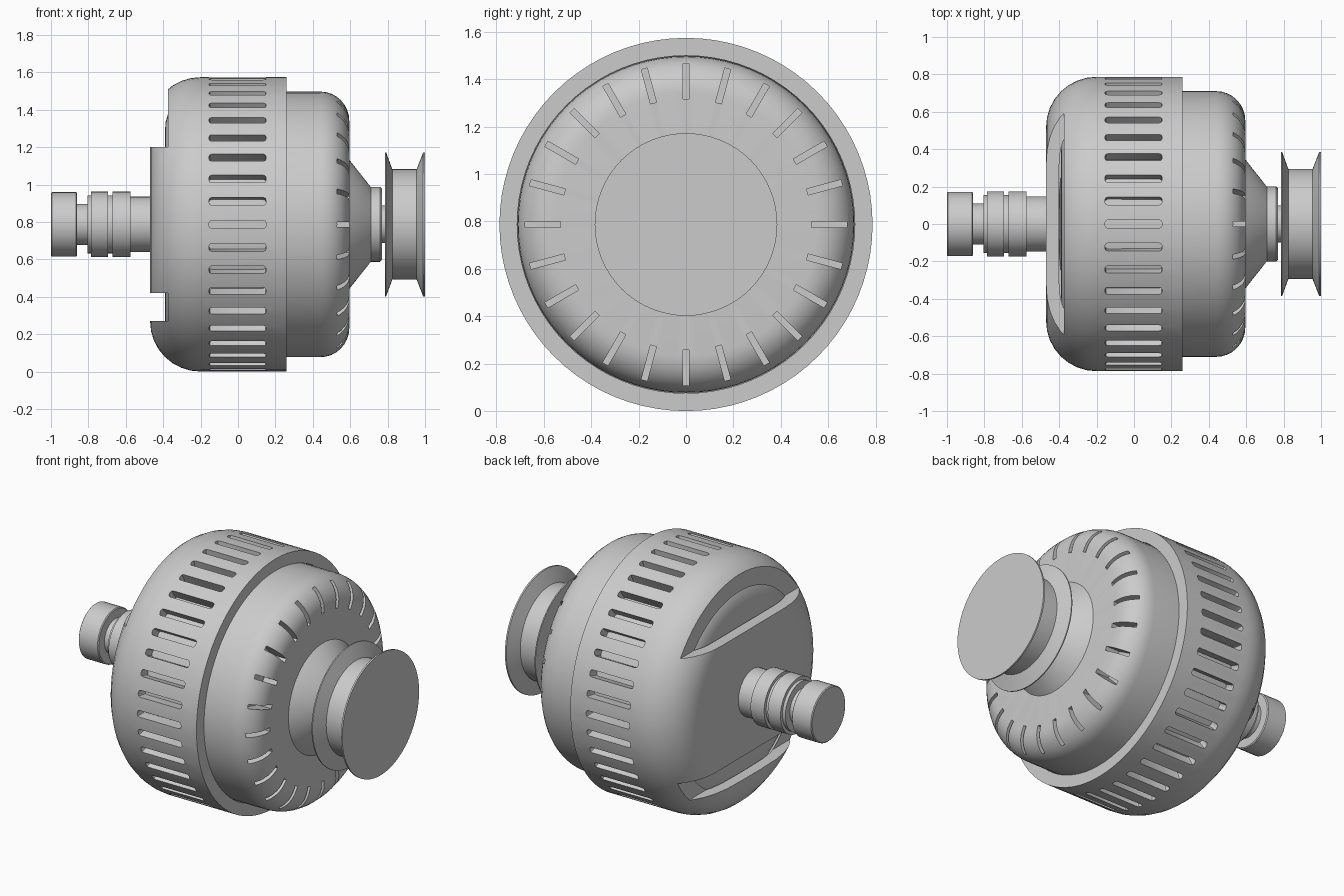
import bpy, bmesh
from math import sin, cos, pi, radians
from mathutils import Matrix, Vector

if "Cube" in bpy.data.objects:
    bpy.data.objects.remove(bpy.data.objects["Cube"])

CZ = 0.787          # height of the main axis (runs along x)
AXIS = Matrix.Translation((0, 0, CZ))


def finish(name, bm):
    bmesh.ops.recalc_face_normals(bm, faces=bm.faces)
    me = bpy.data.meshes.new(name)
    bm.to_mesh(me)
    bm.free()
    ob = bpy.data.objects.new(name, me)
    bpy.context.collection.objects.link(ob)
    return ob


def lathe(name, pts, n=80):
    """Revolve (x, radius) points around the main axis."""
    bm = bmesh.new()
    vs = [bm.verts.new((x, 0, r)) for x, r in pts]
    es = [bm.edges.new(p) for p in zip(vs, vs[1:])]
    bmesh.ops.spin(bm, geom=vs + es, cent=(0, 0, 0), axis=(1, 0, 0),
                   angle=2 * pi, steps=n, use_merge=True)
    bmesh.ops.remove_doubles(bm, verts=bm.verts, dist=1e-5)
    bmesh.ops.transform(bm, matrix=AXIS, verts=bm.verts)
    return finish(name, bm)


def arc(cx, cr, rx, rr, a0, a1, n=8):
    """Elliptic corner of a profile, angles in degrees from +x."""
    return [(cx + rx * cos(radians(a0 + (a1 - a0) * i / n)),
             cr + rr * sin(radians(a0 + (a1 - a0) * i / n))) for i in range(n + 1)]


def slots(count, x0, x1, r0, r1, width, corner=0.0):
    """Ring of slot cutters around the main axis."""
    bm = bmesh.new()
    for i in range(count):
        m = (AXIS @ Matrix.Rotation(2 * pi * i / count, 4, 'X')
             @ Matrix.Translation(((x0 + x1) / 2, 0, (r0 + r1) / 2))
             @ Matrix.Diagonal((x1 - x0, width, r1 - r0, 1)))
        new = bmesh.ops.create_cube(bm, size=1, matrix=m)['verts']
        if corner:
            radial = m.to_3x3() @ Vector((0, 0, 1))
            edges = {e for v in new for e in v.link_edges
                     if abs((e.verts[0].co - e.verts[1].co).normalized()
                            .dot(radial.normalized())) > 0.99}
            bmesh.ops.bevel(bm, geom=list(edges), offset=corner, segments=2,
                            profile=0.5, affect='EDGES')
    return finish("slot_cutter", bm)


def box(x0, x1, z0, z1):
    bm = bmesh.new()
    bmesh.ops.create_cube(bm, size=1, matrix=Matrix.Translation(
        ((x0 + x1) / 2, 0, (z0 + z1) / 2)) @ Matrix.Diagonal((x1 - x0, 2, z1 - z0, 1)))
    return finish("box_cutter", bm)


def cut(ob, cutter):
    bpy.context.view_layer.objects.active = ob
    mod = ob.modifiers.new("cut", 'BOOLEAN')
    mod.operation, mod.solver, mod.object = 'DIFFERENCE', 'EXACT', cutter
    bpy.ops.object.modifier_apply(modifier=mod.name)
    bpy.data.objects.remove(cutter)


# Outer shell: hollow cup with rounded left end
shell = lathe("outer_shell",
              [(-0.47, 0)] + arc(-0.2, 0.52, 0.27, 0.267, 180, 90)
              + [(0.26, 0.787), (0.26, 0.712)]
              + arc(-0.2, 0.52, 0.2, 0.195, 90, 180) + [(-0.40, 0)])
cut(shell, slots(40, -0.155, 0.15, 0.66, 0.85, 0.042, 0.014))
cut(shell, box(-0.6, -0.375, 1.2, 1.8))      # open upper segment
cut(shell, box(-0.6, -0.375, 0.27, 0.42))    # lower cross slot

# Inner housing: barrel with rounded shoulders and radial vents
housing = lathe("inner_housing",
                [(-0.39, 0)] + arc(-0.2, 0.51, 0.19, 0.20, 180, 90)
                + arc(0.44, 0.555, 0.155, 0.155, 90, 0) + [(0.595, 0)])
cut(housing, slots(24, 0.50, 0.70, 0.53, 0.68, 0.026))

# Cone and collar in front of the pulley
cone = lathe("nose_cone", [(0.58, 0), (0.58, 0.355), (0.595, 0.345), (0.71, 0.2),
                           (0.76, 0.2), (0.77, 0.19), (0.77, 0.1), (0.80, 0.1),
                           (0.80, 0)], 64)

# Belt pulley
pulley = lathe("pulley", [(0.785, 0), (0.785, 0.385), (0.792, 0.385), (0.825, 0.295),
                          (0.955, 0.295), (0.99, 0.385), (1.0, 0.385), (1.0, 0)], 64)

# Stepped rear shaft
shaft = lathe("rear_shaft", [(-1.0, 0), (-1.0, 0.166), (-0.995, 0.172), (-0.865, 0.172),
                             (-0.86, 0.166), (-0.86, 0.11), (-0.805, 0.11), (-0.805, 0.155),
                             (-0.785, 0.155), (-0.785, 0.175), (-0.695, 0.175), (-0.695, 0.155),
                             (-0.67, 0.155), (-0.67, 0.175), (-0.575, 0.175), (-0.575, 0.148),
                             (-0.45, 0.148), (-0.45, 0)], 40)

# Smooth shading with crisp edges
for ob in (shell, housing, cone, pulley, shaft):
    bpy.ops.object.select_all(action='DESELECT')
    ob.select_set(True)
    bpy.context.view_layer.objects.active = ob
    bpy.ops.object.shade_smooth_by_angle(angle=radians(30))
